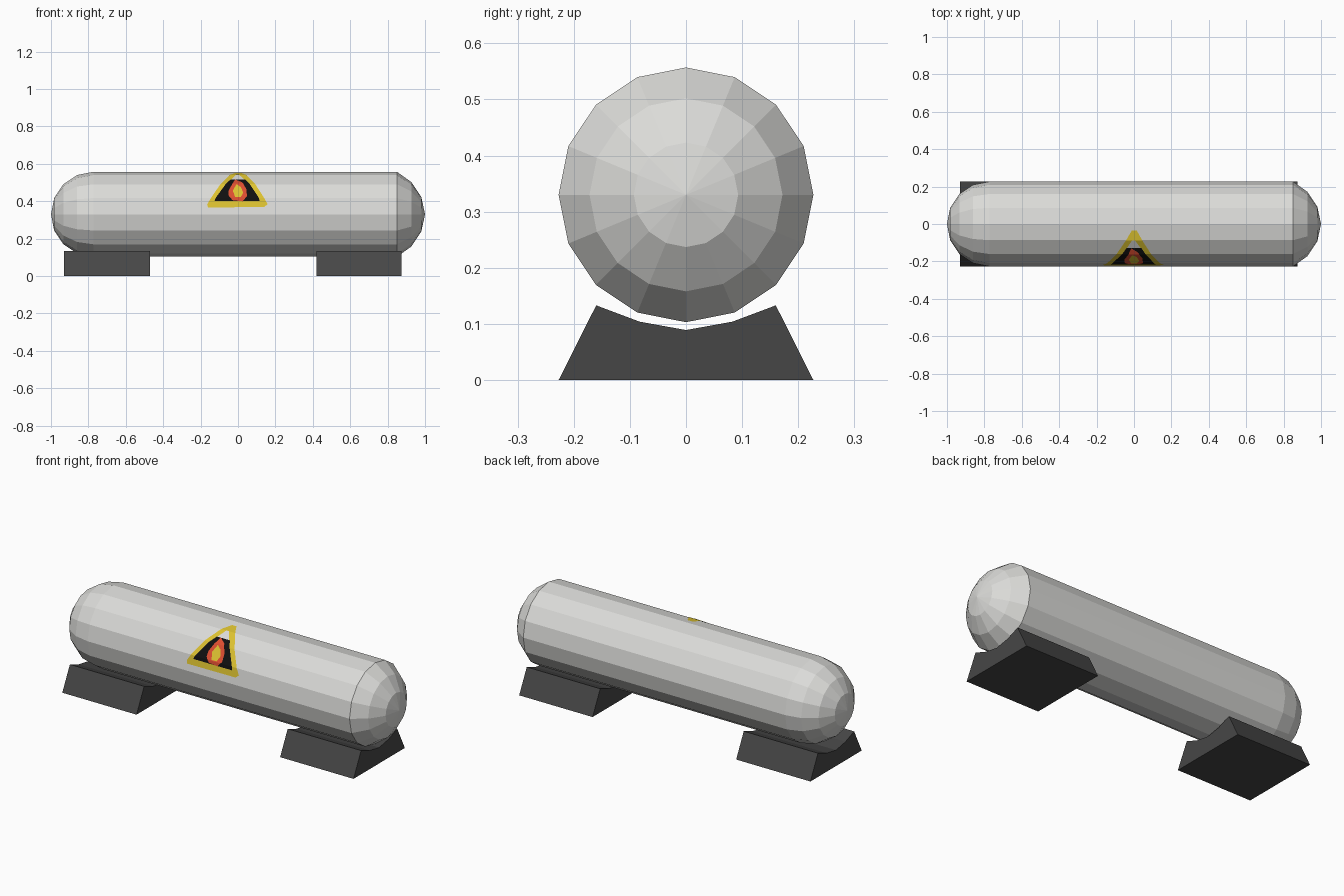
import bpy, bmesh, math

if "Cube" in bpy.data.objects:
    bpy.data.objects.remove(bpy.data.objects["Cube"])

SIDES, RADIUS, AXIS_Z = 16, 0.227, 0.33


def material(name, rgb):
    m = bpy.data.materials.new(name)
    m.diffuse_color = (*rgb, 1)
    m.use_nodes = True
    m.node_tree.nodes["Principled BSDF"].inputs["Base Color"].default_value = m.diffuse_color
    return m


GREY = material("tank_grey", (0.71, 0.71, 0.69))
DARK = material("dark_support", (0.062, 0.062, 0.062))
YELLOW = material("warning_yellow", (0.72, 0.54, 0.03))
BLACK = material("warning_black", (0.005, 0.005, 0.005))
RED = material("flame_red", (0.72, 0.075, 0.03))


def finish(bm, name, mat, fix_normals=True):
    if fix_normals:
        bmesh.ops.recalc_face_normals(bm, faces=bm.faces)
    mesh = bpy.data.meshes.new(name)
    bm.to_mesh(mesh)
    bm.free()
    mesh.materials.append(mat)
    obj = bpy.data.objects.new(name, mesh)
    bpy.context.collection.objects.link(obj)
    return obj


def on_tank(x, t, r):
    """Point on the faceted shell; t counts facets up from the front."""
    k = math.floor(t)
    f = t - k
    a, b = (2 * math.pi * i / SIDES for i in (k, k + 1))
    y = -r * ((1 - f) * math.cos(a) + f * math.cos(b))
    z = r * ((1 - f) * math.sin(a) + f * math.sin(b))
    return (x, y, AXIS_Z + z)


# Tank: profile (x, radius) turned around the x axis
def tank():
    left = [(-0.773 - RADIUS * math.sin(math.radians(a)), RADIUS * math.cos(math.radians(a)))
            for a in (67.5, 45, 22.5, 0)]
    profile = left + [(0.85, RADIUS), (0.927, 0.172), (0.98, 0.093)]
    bm = bmesh.new()
    rings = [[bm.verts.new(on_tank(x, i, r)) for i in range(SIDES)] for x, r in profile]
    tips = [bm.verts.new((x, 0, AXIS_Z)) for x in (-1, 1)]
    for i in range(SIDES):
        j = (i + 1) % SIDES
        for a, b in zip(rings, rings[1:]):
            bm.faces.new((a[i], a[j], b[j], b[i]))
        bm.faces.new((tips[0], rings[0][j], rings[0][i]))
        bm.faces.new((tips[1], rings[-1][i], rings[-1][j]))
    finish(bm, "tank", GREY)


# Supports: cradle profile in (y, z) extruded along x
def support(name, x0, x1):
    half = [(0.227, 0), (0.16, 0.133), (0.083, 0.104)]
    profile = half + [(0, 0.089)] + [(-y, z) for y, z in reversed(half)]
    bm = bmesh.new()
    a, b = ([bm.verts.new((x, y, z)) for y, z in profile] for x in (x0, x1))
    bm.faces.new(a)
    bm.faces.new(b)
    for i in range(len(profile)):
        j = (i + 1) % len(profile)
        bm.faces.new((a[i], a[j], b[j], b[i]))
    finish(bm, name, DARK)


# Painted plates: flat outline (x, facets up) cut at facet edges, wrapped on the tank
def decal(name, outline, mat, lift):
    bm = bmesh.new()
    bm.faces.new([bm.verts.new((x, t, 0)) for x, t in outline])
    bmesh.ops.triangulate(bm, faces=bm.faces[:])
    for k in range(1, 4):
        bmesh.ops.bisect_plane(bm, geom=bm.verts[:] + bm.edges[:] + bm.faces[:],
                               plane_co=(0, k, 0), plane_no=(0, 1, 0))
    for v in bm.verts:
        v.co = on_tank(v.co.x, round(v.co.y, 5), RADIUS + lift)
    finish(bm, name, mat, fix_normals=False)


tank()
support("left_support", -0.93, -0.47)
support("right_support", 0.42, 0.875)

decal("warning_border", [(-0.16, 0.42), (0.14, 0.44), (0.158, 0.62), (0.015, 3.6),
                         (-0.012, 3.6), (-0.165, 0.6)], YELLOW, 0.0015)
decal("warning_tip", [(-0.05, 2.2), (0.05, 2.2), (0.005, 3.0), (-0.01, 3.0)], GREY, 0.0025)
decal("warning_field", [(-0.125, 0.8), (0.115, 0.8), (0.112, 0.98), (0.04, 2.45),
                        (-0.04, 2.45), (-0.12, 0.98)], BLACK, 0.0035)
decal("flame", [(-0.03, 0.85), (0.025, 0.78), (0.048, 1.1), (0.045, 1.6), (0.022, 2.15),
                (-0.015, 2.45), (-0.03, 2.0), (-0.05, 1.5), (-0.05, 1.15)], RED, 0.0045)
decal("flame_core", [(-0.015, 1.05), (0.015, 1.05), (0.028, 1.35), (0.015, 1.75),
                     (-0.008, 1.95), (-0.028, 1.5)], YELLOW, 0.0055)
